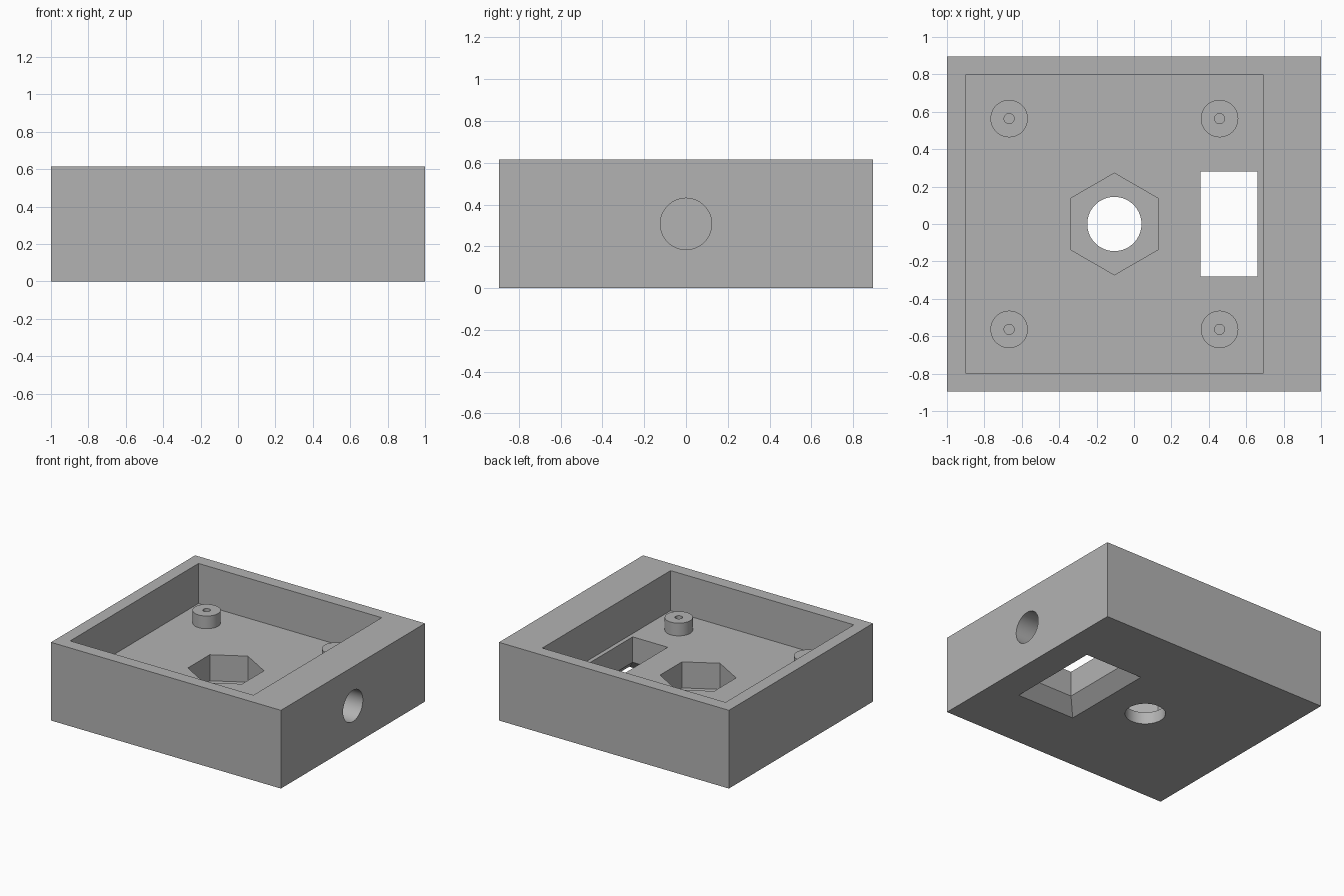
import bpy, bmesh
from math import radians
from mathutils import Matrix, Vector

if "Cube" in bpy.data.objects:
    bpy.data.objects.remove(bpy.data.objects["Cube"], do_unlink=True)

grey = bpy.data.materials.new("plain grey")
grey.use_nodes = True
grey.diffuse_color = (0.45, 0.45, 0.45, 1)
grey.node_tree.nodes["Principled BSDF"].inputs["Base Color"].default_value = grey.diffuse_color


def finish(name, bm):
    mesh = bpy.data.meshes.new(name)
    bmesh.ops.recalc_face_normals(bm, faces=bm.faces)
    bm.to_mesh(mesh)
    bm.free()
    mesh.materials.append(grey)
    obj = bpy.data.objects.new(name, mesh)
    bpy.context.collection.objects.link(obj)
    return obj


def box(name, x, y, z, flare=0):
    """Box between limits; flare widens the lower face on every side."""
    bm = bmesh.new()
    bmesh.ops.create_cube(bm, size=2)
    for v in bm.verts:
        grow = flare if v.co.z < 0 else 0
        v.co = Vector([(lo + hi) / 2 + s * ((hi - lo) / 2 + g)
                       for s, (lo, hi), g in zip(v.co, (x, y, z), (grow, grow, 0))])
    return finish(name, bm)


def prism(name, radius, start, length, sides=64, along_x=False):
    bm = bmesh.new()
    bmesh.ops.create_cone(bm, cap_ends=True, segments=sides, radius1=radius,
                          radius2=radius, depth=length,
                          matrix=Matrix.Translation((0, 0, length / 2)))
    turn = Matrix.Rotation(radians(90), 4, 'Y') if along_x else Matrix()
    bm.transform(Matrix.Translation(start) @ turn)
    return finish(name, bm)


def cut(obj, cutters):
    """Subtract the cutters, bake the result and discard the cutters."""
    for c in cutters:
        c.hide_render = True
        mod = obj.modifiers.new("cut", 'BOOLEAN')
        mod.operation, mod.solver, mod.object = 'DIFFERENCE', 'EXACT', c
    graph = bpy.context.evaluated_depsgraph_get()
    graph.update()
    baked = bpy.data.meshes.new_from_object(obj.evaluated_get(graph))
    obj.modifiers.clear()
    obj.data = baked
    for c in cutters:
        bpy.data.objects.remove(c, do_unlink=True)


def smooth(obj):
    bpy.ops.object.select_all(action='DESELECT')
    obj.select_set(True)
    bpy.context.view_layer.objects.active = obj
    bpy.ops.object.shade_smooth_by_angle(angle=radians(30))


height, floor, mid = 0.615, 0.30, -0.105
half = 0.797

# Case body with its recess, nut seat, bolt hole, flared window and side socket
body = box("case_body", (-1, 1), (-0.895, 0.895), (0, height))
window_x, window_y = (0.355, 0.66), (-0.28, 0.28)
cut(body, [
    box("recess", (mid - half, mid + half), (-half, half), (floor, 1)),
    prism("nut_seat", 0.272, (mid, 0, 0.095), 0.4, sides=6),
    prism("bolt_hole", 0.145, (mid, 0, -0.1), 0.4),
    box("window", window_x, window_y, (-0.1, 0.5)),
    box("window_flare", window_x, window_y, (-0.02, 0.1), flare=0.12),
    prism("side_socket", 0.123, (0.75, 0, height / 2), 0.5, along_x=True),
])
smooth(body)

# Four drilled standoffs on the recess floor
for x_side, x_name in ((-1, "right"), (1, "left")):
    for y_side, y_name in ((-1, "front"), (1, "back")):
        x, y = mid + x_side * 0.5625, y_side * 0.5635
        post = prism(f"standoff_{y_name}_{x_name}", 0.1, (x, y, floor - 0.02), 0.12)
        cut(post, [prism("screw_hole", 0.027, (x, y, floor), 0.3, sides=32)])
        smooth(post)
